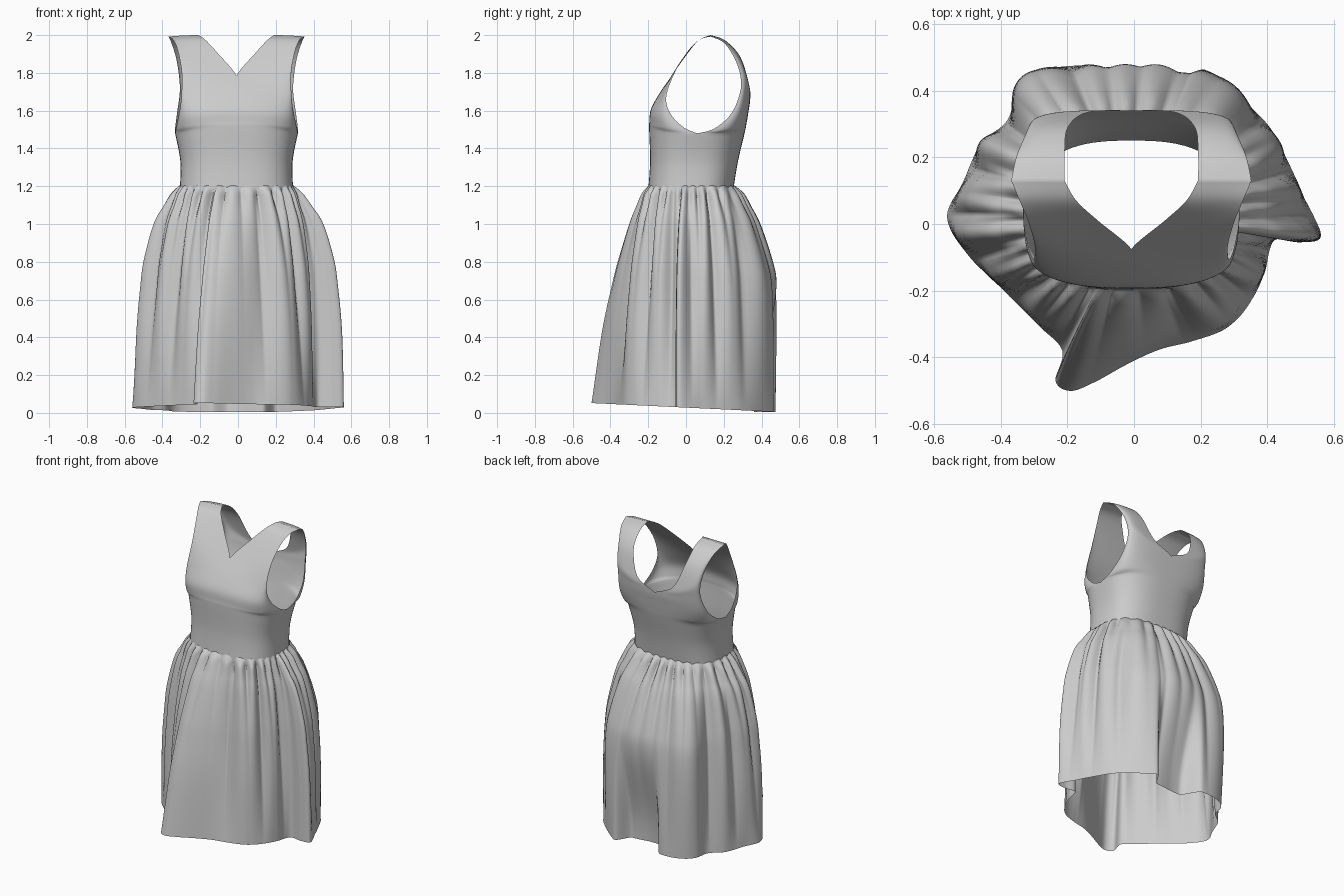
import bpy, bmesh, math
from mathutils import Vector

if "Cube" in bpy.data.objects:
    bpy.data.objects.remove(bpy.data.objects["Cube"])


def spline(pts, n, closed=False):
    """Catmull-Rom samples through points of any dimension."""
    p = [Vector(q) for q in pts]
    m, out = len(p), []
    for i in range(m if closed else m - 1):
        if closed:
            a, b, c, d = (p[(i + k) % m] for k in (-1, 0, 1, 2))
        else:
            a, b, c, d = p[max(i - 1, 0)], p[i], p[i + 1], p[min(i + 2, m - 1)]
        for k in range(n):
            t = k / n
            out.append(0.5 * (2 * b + (c - a) * t + (2 * a - 5 * b + 4 * c - d) * t * t
                              + (3 * b - a - 3 * c + d) * t ** 3))
    if not closed:
        out.append(p[-1].copy())
    return out


def smooth(lo, hi, x):
    t = max(0, min(1, (x - lo) / (hi - lo)))
    return t * t * (3 - 2 * t)


def add_grid(bm, rows, closed=False):
    vs = [[bm.verts.new(p) for p in r] for r in rows]
    for lo, hi in zip(vs, vs[1:]):
        n = len(lo)
        for i in range(n if closed else n - 1):
            j = (i + 1) % n
            bm.faces.new((lo[i], lo[j], hi[j], hi[i]))


def finish(bm, name):
    bmesh.ops.remove_doubles(bm, verts=bm.verts, dist=0.0008)
    bmesh.ops.recalc_face_normals(bm, faces=bm.faces)
    me = bpy.data.meshes.new(name)
    bm.to_mesh(me)
    bm.free()
    for f in me.polygons:
        f.use_smooth = True
    ob = bpy.data.objects.new(name, me)
    bpy.context.collection.objects.link(ob)
    return ob


# Bodice: each quarter is lofted between a centre/neckline edge and a side/armhole edge
side = [(.30, .03, 1.18), (.297, .04, 1.33), (.325, .06, 1.48)]
shoulder_in, shoulder_out = (.20, .13, 2.0), (.36, .13, 1.992)
front_in = [(0, -.20, 1.18), (0, -.19, 1.33), (0, -.195, 1.5), (0, -.194, 1.54), (0, -.185, 1.61),
            (0, -.135, 1.70), (0, -.075, 1.785), (.10, .01, 1.905), (.165, .07, 1.975), shoulder_in]
front_out = side + [(.32, -.01, 1.51), (.305, -.08, 1.58), (.292, -.105, 1.67), (.29, -.06, 1.80),
                    (.31, .01, 1.915), (.335, .07, 1.975), shoulder_out]
back_in = [(0, .25, 1.18), (0, .275, 1.33), (0, .31, 1.48), (0, .32, 1.53), (0, .33, 1.59),
           (0, .34, 1.66), (.13, .335, 1.73), (.19, .29, 1.88), (.20, .21, 1.97), shoulder_in]
back_out = side + [(.325, .15, 1.505), (.315, .24, 1.585), (.30, .287, 1.70), (.305, .287, 1.79),
                   (.32, .255, 1.88), (.345, .20, 1.96), shoulder_out]
SUB, ACROSS, POW = 6, 18, 2 / 2.7

bm = bmesh.new()
for inner, outer in ((front_in, front_out), (back_in, back_out)):
    ins = spline(inner, SUB)
    outs = spline(outer[:3], SUB)[:-1] + spline(outer[2:], SUB)
    for sx in (1, -1):
        rows = []
        for a, b in zip(ins, outs):
            a.x = max(a.x, 0)
            row = []
            for k in range(ACROSS + 1):
                th = k / ACROSS * math.pi / 2
                s = math.sin(th) ** POW if k else 0
                c = math.cos(th) ** POW if k < ACROSS else 0
                x = a.x + (b.x - a.x) * s
                y = b.y + (a.y - b.y) * c
                z = a.z + (b.z - a.z) * s * s
                row.append((sx * x - .008, y, z))
            rows.append(row)
        add_grid(bm, rows)
finish(bm, "bodice")

# Skirt: gathered waist ring blending into a wavy hem outline
hem = [(.56, -.035), (.50, -.055), (.42, -.05), (.39, -.15), (.345, -.24), (.28, -.31),
       (.18, -.35), (.08, -.375), (-.02, -.42), (-.12, -.475), (-.19, -.50), (-.235, -.47),
       (-.215, -.38), (-.29, -.30), (-.39, -.20), (-.50, -.09), (-.56, .02), (-.51, .13),
       (-.46, .24), (-.38, .31), (-.35, .40), (-.28, .455), (-.17, .475), (-.02, .46),
       (.13, .475), (.22, .455), (.39, .31), (.46, .19), (.51, .08)]
# depth down the skirt, then flare at the sides, front and back
flare = [(0, 0, 0, 0), (.03, .13, .10, .14), (.09, .32, .22, .34), (.17, .54, .36, .58),
         (.33, .75, .56, .90), (.45, .83, .68, 1.04), (.67, .93, .85, 1.06), (1, 1, 1, 1)]
ring = spline(hem, 12, closed=True)
rows = []
for t, fs, ff, fb in spline(flare, 6):
    row = []
    for h in ring:
        a = math.atan2((h.y - .03) / .225, (h.x + .008) / .30)
        ca, sa = math.cos(a), math.sin(a)
        r = (abs(ca) ** 2.7 + abs(sa) ** 2.7) ** (-1 / 2.7)
        w = Vector((.302 * r * ca - .008, .03 + .228 * r * sa))
        f = fs * ca * ca + (fb if sa > 0 else ff) * sa * sa
        p = w.lerp(h, f)
        # fine gathers below the waist, wider soft folds further down
        fine = abs(math.sin(15 * a + 1.3 * math.sin(3 * a + 1))) - .65
        wide = abs(math.sin(7 * a + .9 * math.sin(2 * a))) - .65
        g = .04 * fine * min(t / .04, 1) * math.exp(-t * 4) * (1 + .4 * math.sin(5 * a))
        g += .06 * wide * math.sin(math.pi * min(t, 1)) ** .8 * (1 - .6 * t) if t < .98 else 0
        p += Vector((ca, sa)).normalized() * g
        # deep fold tucked under at the back of the hem
        if sa > 0:
            tuck = smooth(-.14, -.05, h.x) * (1 - smooth(.13, .21, h.x))
            p.y -= .10 * tuck * smooth(.35, .95, t)
        z_hem = .028 - .048 * h.y
        top = 1.2 + .012 * fine * max(0, 1 - t / .1)
        row.append((p.x, p.y, top + (z_hem - top) * t))
    rows.append(row)
bm = bmesh.new()
add_grid(bm, rows, closed=True)
finish(bm, "skirt")
